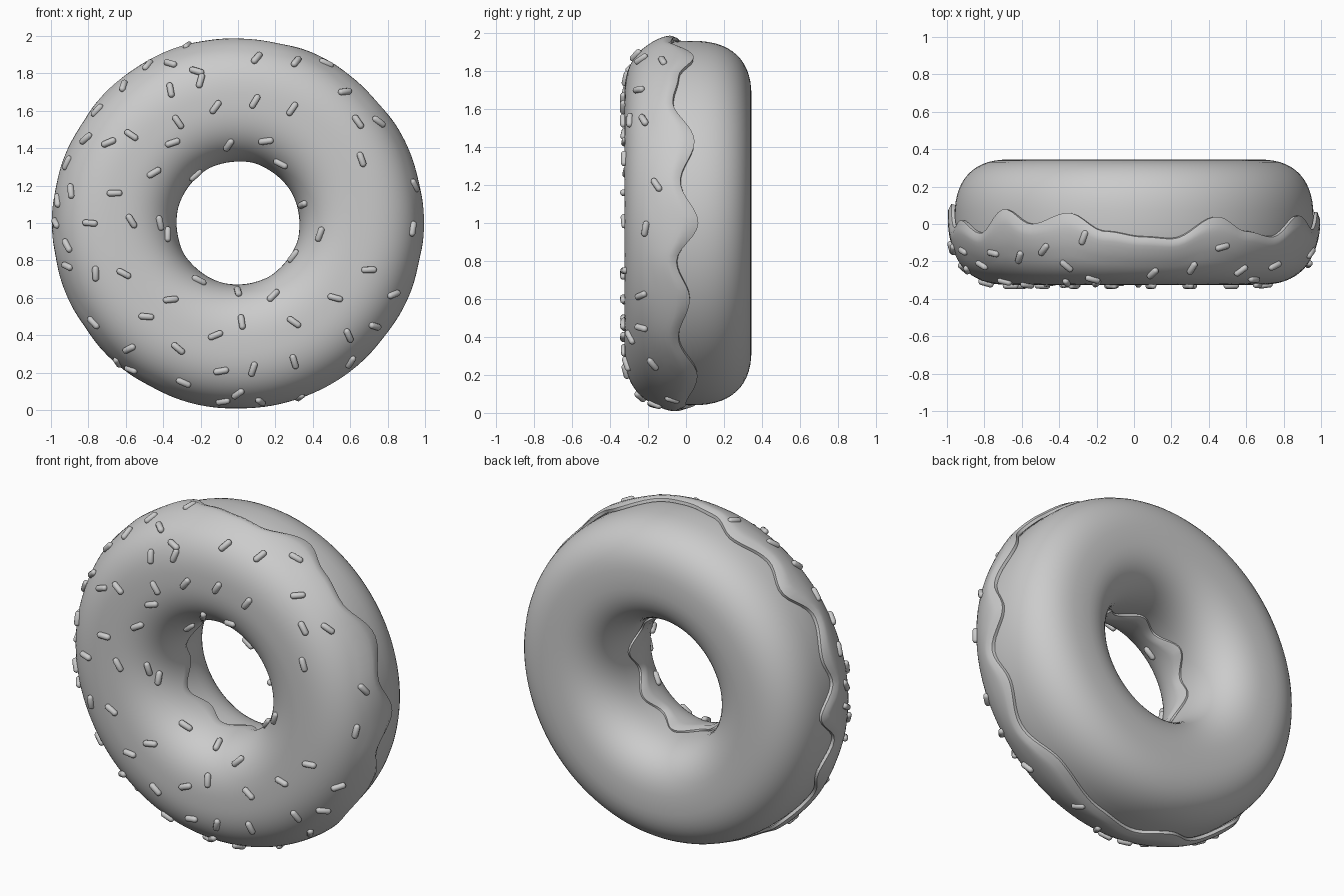
import bpy, bmesh, random
from math import sin, cos, pi, asin, atan2, hypot, radians
from mathutils import Vector, Matrix

if "Cube" in bpy.data.objects:
    bpy.data.objects.remove(bpy.data.objects["Cube"])

random.seed(4)
R0, Y0, N = 0.657, 0.02, 2.5          # ring radius, depth centre, roundness
DA, DB = 0.303, 0.325                 # dough half width / half depth
IA, IB = 0.329, 0.345                 # icing half width / half depth


def spow(v, e):
    return (abs(v) ** e) * (1 if v >= 0 else -1)


def section(t, a, b):
    """Point (radius, y) on the rounded cross-section."""
    return R0 + a * spow(cos(t), 2 / N), Y0 + b * spow(sin(t), 2 / N)


def ring_point(ang, r, y):
    return Vector((r * cos(ang), y, 1 + r * sin(ang)))


def make_ring(name, loop_fn, count):
    """Sweep a closed section (which may vary with angle) around the y axis."""
    bm = bmesh.new()
    rows = []
    for i in range(count):
        ang = 2 * pi * i / count
        rows.append([bm.verts.new(ring_point(ang, r, y)) for r, y in loop_fn(ang)])
    m = len(rows[0])
    for i in range(count):
        p, q = rows[i], rows[(i + 1) % count]
        for j in range(m):
            k = (j + 1) % m
            bm.faces.new((p[j], p[k], q[k], q[j]))
    return finish(name, bm)


def finish(name, bm):
    bmesh.ops.recalc_face_normals(bm, faces=bm.faces)
    me = bpy.data.meshes.new(name)
    bm.to_mesh(me)
    bm.free()
    ob = bpy.data.objects.new(name, me)
    bpy.context.collection.objects.link(ob)
    bpy.context.view_layer.objects.active = ob
    ob.select_set(True)
    bpy.ops.object.shade_smooth_by_angle(angle=radians(50))
    ob.select_set(False)
    return ob


# Dough
make_ring("dough", lambda ang: [section(2 * pi * j / 56, DA, DB) for j in range(56)], 128)

# Icing drip line: (degrees around the ring, y of the edge)
DRIP = [(0, .065), (13, -.03), (26, .045), (41, -.07), (52, -.04), (63, .04), (78, -.08),
        (87, -.07), (99, -.04), (111, .06), (124, 0), (135, .08), (147, -.05), (161, .02),
        (169, -.02), (179, .11), (190, -.03), (201, .05), (214, -.05), (228, .05),
        (242, -.04), (257, .05), (270, -.03), (284, 0), (305, .06), (322, -.04),
        (336, .02), (348, -.05), (360, .065)]


def outer_edge(ang):
    d = (ang * 180 / pi) % 360
    for (d0, y0), (d1, y1) in zip(DRIP, DRIP[1:]):
        if d <= d1:
            f = (1 - cos(pi * (d - d0) / (d1 - d0))) / 2
            return y0 + (y1 - y0) * f


def inner_edge(ang):
    return 0.01 + 0.035 * sin(8 * ang + 0.6) + 0.02 * sin(3 * ang)


def icing_loop(ang, n=44):
    def edge_t(y):
        return asin(spow((y - Y0) / IB, N / 2))
    t0, t1 = edge_t(outer_edge(ang)), -pi - edge_t(inner_edge(ang))
    out, inn = [], []
    for j in range(n + 1):
        f = j / n
        t = t0 + (t1 - t0) * f
        puff = 0.010 * max(0, 1 - abs(f - 0.04) / 0.12)      # thicker lip at the drips
        pinch = 0.012 if j in (0, n) else 0                  # rounded rim
        out.append(section(t, IA + puff - pinch, IB))
        inn.append(section(t, DA + 0.003, DB + 0.003))
    return out + inn[::-1]


make_ring("icing", icing_loop, 180)

# Sprinkles: (x, z) positions seen from the front
SPOTS = [(-.27, 1.95), (-.48, 1.84), (-.36, 1.85), (-.61, 1.73), (-.36, 1.71), (-.22, 1.81),
         (-.20, 1.76), (.10, 1.88), (.31, 1.86), (.47, 1.85), (.57, 1.70), (.75, 1.54),
         (.64, 1.54), (.66, 1.34), (.94, 1.20), (.93, .97), (.09, 1.65), (.29, 1.61),
         (-.12, 1.62), (-.32, 1.54), (-.57, 1.47), (-.69, 1.43), (-.81, 1.45), (-.75, 1.60),
         (-.91, 1.32), (-.89, 1.17), (-.35, 1.43), (-.45, 1.27), (-.66, 1.16), (-.57, 1.01),
         (-.79, 1.0), (-.42, 1.0), (-.38, .94), (-.05, 1.42), (.15, 1.44), (.23, 1.32),
         (-.23, 1.26), (.35, 1.10), (.44, .94), (.30, .82), (.70, .75), (.52, .60),
         (.83, .62), (.73, .45), (.59, .40), (.30, .47), (.19, .61), (0, .63), (.02, .47),
         (-.12, .40), (-.21, .69), (-.36, .59), (-.49, .50), (-.61, .73), (-.76, .73),
         (-.91, .88), (-.91, .77), (-.77, .47), (-.58, .33), (-.32, .33), (-.57, .22),
         (-.64, .26), (-.29, .15), (-.09, .21), (.08, .22), (.30, .26), (.60, .26),
         (.12, .05), (0, .09), (-.08, .05), (.33, .07), (-.97, 1.0), (-.96, 1.12)]

bm = bmesh.new()
for x, z in SPOTS:
    ang = atan2(z - 1, x)
    u = max(-.985, min(.985, (hypot(x, z - 1) - R0) / IA))
    v = -(1 - abs(u) ** N) ** (1 / N)
    pos = ring_point(ang, R0 + IA * u, Y0 + IB * v)
    nr, ny = spow(u, N - 1) / IA, spow(v, N - 1) / IB
    normal = Vector((nr * cos(ang), ny, nr * sin(ang))).normalized()
    # capsule lying flat on the icing, turned at random
    spin = Matrix.Rotation(random.uniform(0, pi), 4, 'Z') @ Matrix.Rotation(pi / 2, 4, 'X')
    place = Matrix.Translation(pos + normal * 0.005) @ normal.to_track_quat('Z', 'Y').to_matrix().to_4x4()
    new = bmesh.ops.create_uvsphere(bm, u_segments=10, v_segments=7, radius=0.018)["verts"]
    for vert in new:
        vert.co.z += 0.024 * (1 if vert.co.z > 0 else -1)
    bmesh.ops.transform(bm, matrix=place @ spin, verts=new)
finish("sprinkles", bm)
